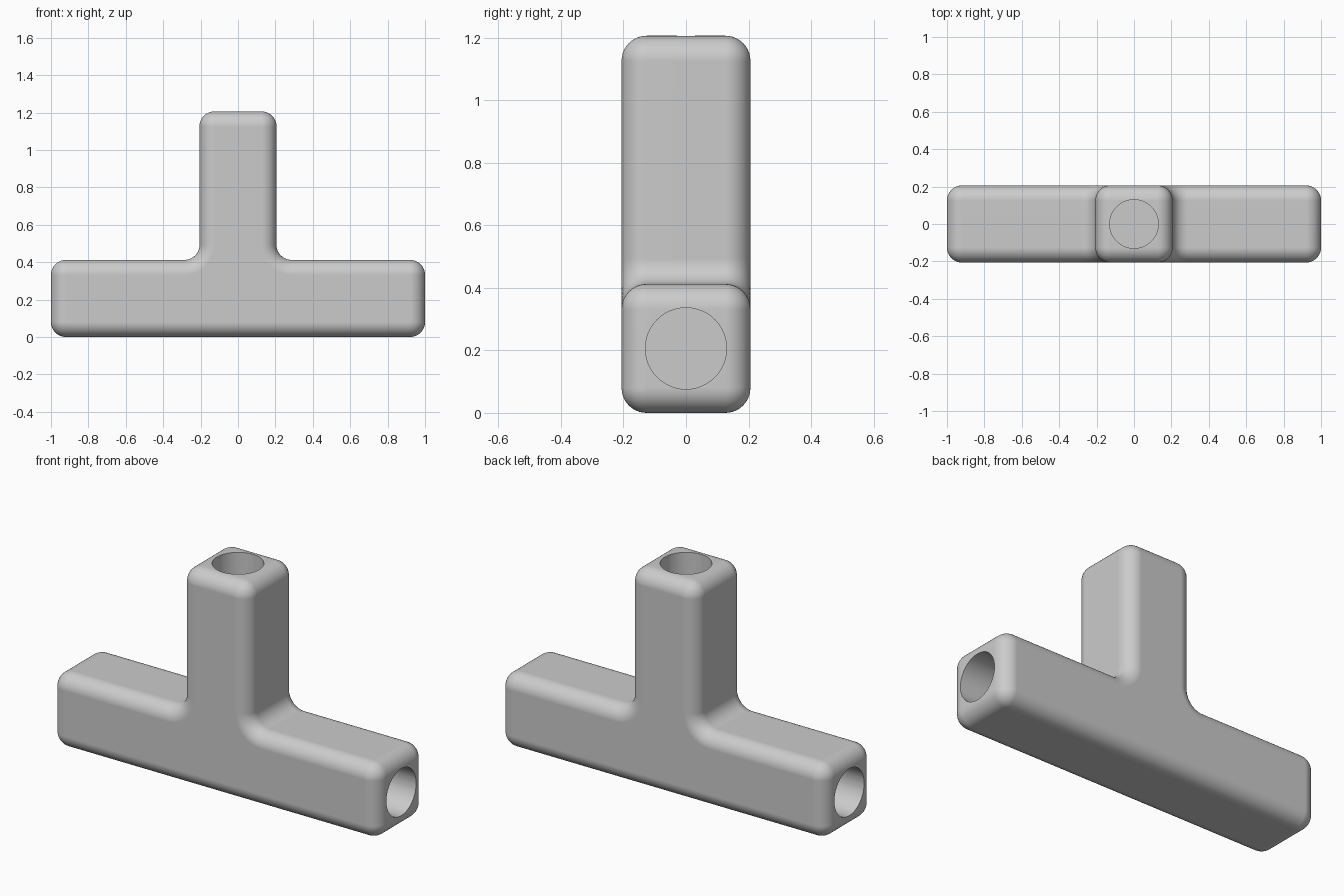
import bpy
import bmesh
from math import sin, cos, pi
from mathutils import Vector, Matrix

if "Cube" in bpy.data.objects:
    bpy.data.objects.remove(bpy.data.objects["Cube"], do_unlink=True)

HALF = 0.206          # half thickness of every arm
TOP = 1.0 + HALF      # height of the upright
R = 0.08              # rounding of edges and inner corners
SEG = 10
BORE_R, BORE_DEPTH = 0.13, 0.7

# Right half of the T outline: arc centre x, z, start angle, turn direction
CORNERS = [
    (1 - R, R, -pi / 2, 1),
    (1 - R, 2 * HALF - R, 0, 1),
    (HALF + R, 2 * HALF + R, 1.5 * pi, -1),
    (HALF - R, TOP - R, 0, 1),
]


def outline(inset):
    """T outline shrunk by inset, as (x, z) points."""
    half = []
    for cx, cz, start, turn in CORNERS:
        radius = R - turn * inset
        for i in range(SEG + 1):
            a = start + turn * i / SEG * pi / 2
            half.append((cx + radius * cos(a), cz + radius * sin(a)))
    return half + [(-x, z) for x, z in reversed(half)]


def new_object(name, bm):
    mesh = bpy.data.meshes.new(name)
    bm.to_mesh(mesh)
    bm.free()
    obj = bpy.data.objects.new(name, mesh)
    bpy.context.collection.objects.link(obj)
    return obj


# Grey material
grey = bpy.data.materials.new("grey plastic")
grey.use_nodes = True
colour = (0.6, 0.6, 0.6, 1)
grey.diffuse_color = colour
grey.node_tree.nodes["Principled BSDF"].inputs["Base Color"].default_value = colour

# Rounded T body: stacked outlines from front to back
angles = [i / SEG * pi / 2 for i in range(SEG + 1)]
layers = [(-HALF + R - R * cos(a), R * (1 - sin(a))) for a in angles]
layers += [(-y, inset) for y, inset in reversed(layers)]
bm = bmesh.new()
loops = [[bm.verts.new((x, y, z)) for x, z in outline(inset)] for y, inset in layers]
for a, b in zip(loops, loops[1:]):
    for i in range(len(a)):
        j = (i + 1) % len(a)
        bm.faces.new((a[i], a[j], b[j], b[i]))
bm.faces.new(loops[0])
bm.faces.new(loops[-1])
bmesh.ops.remove_doubles(bm, verts=bm.verts, dist=0.0001)
bmesh.ops.recalc_face_normals(bm, faces=bm.faces)
body = new_object("tee_connector", bm)
body.data.materials.append(grey)

# Blind round sockets in the three ends
centre = Vector((0, 0, HALF))
bm = bmesh.new()
for direction in (Vector((1, 0, 0)), Vector((-1, 0, 0)), Vector((0, 0, 1))):
    overshoot = 0.1
    middle = centre + direction * (1 + (overshoot - BORE_DEPTH) / 2)
    turn = direction.to_track_quat("Z", "Y").to_matrix().to_4x4()
    bmesh.ops.create_cone(bm, cap_ends=True, segments=48, radius1=BORE_R, radius2=BORE_R,
                          depth=BORE_DEPTH + overshoot,
                          matrix=Matrix.Translation(middle) @ turn)
cutter = new_object("socket_cutter", bm)
cutter.data.materials.append(grey)
cutter.hide_render = True

bpy.ops.object.select_all(action="DESELECT")
body.select_set(True)
bpy.context.view_layer.objects.active = body
cut = body.modifiers.new("sockets", "BOOLEAN")
cut.operation = "DIFFERENCE"
cut.solver = "EXACT"
cut.object = cutter
bpy.ops.object.modifier_apply(modifier=cut.name)
bpy.data.objects.remove(cutter, do_unlink=True)

# Smooth rounding with crisp socket rims and flat sides
bpy.ops.object.shade_smooth_by_angle(angle=pi / 6)
weighted = body.modifiers.new("flat sides", "WEIGHTED_NORMAL")
weighted.keep_sharp = True
